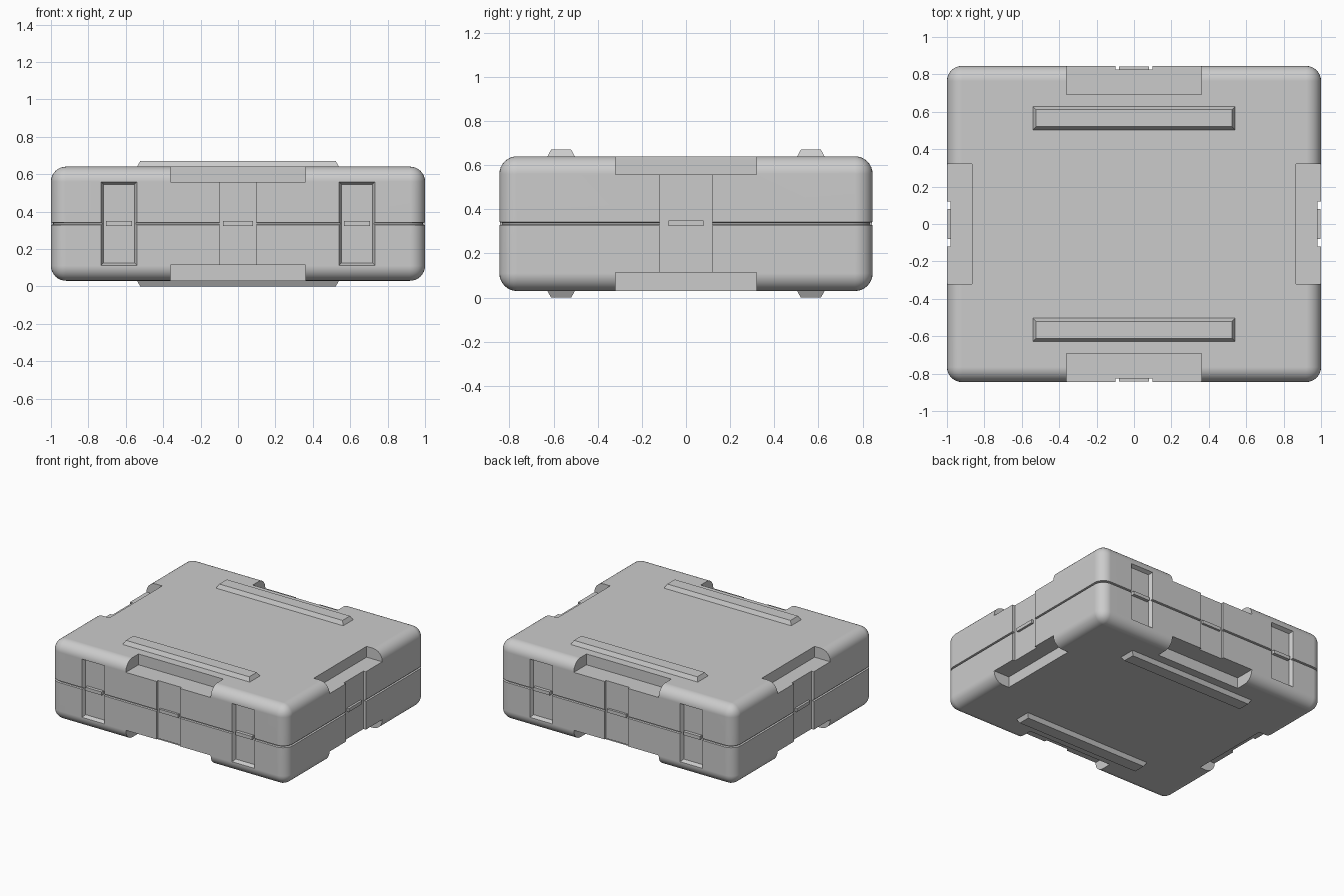
import bpy, bmesh
from math import radians
from mathutils import Vector

if "Cube" in bpy.data.objects:
    bpy.data.objects.remove(bpy.data.objects["Cube"])

X, Y, Z0, Z1 = 1.0, 0.845, 0.03, 0.64   # case half sizes, bottom and top
SEAM = (Z0 + Z1) / 2


def block(bm, lo, hi, axis=None, side=1, inset=0.0):
    """Box between two corners; the end on the given side of axis can be inset."""
    lo, hi = Vector(lo), Vector(hi)
    mid, half = (lo + hi) / 2, (hi - lo) / 2
    for v in bmesh.ops.create_cube(bm, size=2)["verts"]:
        s = v.co.copy()
        for i in range(3):
            v.co[i] = mid[i] + s[i] * half[i]
            if axis is not None and i != axis and s[axis] * side > 0:
                v.co[i] -= s[i] * inset


def side_block(bm, side, along, depth, z, inset=0.0):
    """Box on a case wall. side: (axis, sign); depth: distances in from the wall."""
    ax, sg = side
    wall = (X, Y)[ax]
    a, b = sorted((sg * (wall - depth[0]), sg * (wall - depth[1])))
    lo, hi = [0, 0, z[0]], [0, 0, z[1]]
    lo[ax], hi[ax] = a, b
    lo[1 - ax], hi[1 - ax] = along
    block(bm, lo, hi, ax, -sg, inset)


def make(name, bm):
    bmesh.ops.recalc_face_normals(bm, faces=bm.faces)
    me = bpy.data.meshes.new(name)
    bm.to_mesh(me)
    bm.free()
    ob = bpy.data.objects.new(name, me)
    bpy.context.collection.objects.link(ob)
    return ob


def cut(target, cutter):
    bpy.context.view_layer.objects.active = target
    mod = target.modifiers.new("cut", 'BOOLEAN')
    mod.operation, mod.solver, mod.object = 'DIFFERENCE', 'EXACT', cutter
    bpy.ops.object.modifier_apply(modifier=mod.name)
    bpy.data.objects.remove(cutter)


# Rounded case with a thin seam groove around the middle
bm = bmesh.new()
block(bm, (-X, -Y, Z0), (X, Y, Z1))
bmesh.ops.bevel(bm, geom=bm.edges[:], offset=0.08, segments=8, profile=0.5,
                affect='EDGES', clamp_overlap=True)
for dz in (-0.007, -0.004, 0.004, 0.007):
    bmesh.ops.bisect_plane(bm, geom=bm.verts[:] + bm.edges[:] + bm.faces[:],
                           plane_co=(0, 0, SEAM + dz), plane_no=(0, 0, 1))
for v in bm.verts:
    if abs(v.co.z - SEAM) < 0.005:
        v.co.x *= 1 - 0.012 / X
        v.co.y *= 1 - 0.012 / Y
case = make("case", bm)

walls = [(ax, sg) for ax in (0, 1) for sg in (-1, 1)]
CH = {0: 0.12, 1: 0.10}                   # centre channel half widths
notches, recesses, clips = bmesh.new(), bmesh.new(), bmesh.new()
for side in walls:
    ax = side[0]
    # Grip notches on the top and bottom edges
    w, d = ((0.32, 0.133), (0.36, 0.153))[ax]
    for z in ((Z0 - 0.1, 0.113), (0.557, Z1 + 0.1)):
        side_block(notches, side, (-w, w), (-0.1, d), z)
    # Shallow centre channel and its clip
    side_block(recesses, side, (-CH[ax], CH[ax]), (-0.1, 0.02), (0.10, 0.57))
    side_block(clips, side, (-0.08, 0.08), (0.003, 0.04), (0.324, 0.35))
    # Tapered latch recesses with clips on the front and back
    if ax == 1:
        for c in (-0.637, 0.637):
            side_block(recesses, side, (c - 0.097, c + 0.097), (0, 0.028),
                       (0.112, 0.56), 0.014)
            # clearance in front of the latch so the cut opens cleanly
            side_block(clips, side, (c - 0.07, c + 0.07), (0.003, 0.04), (0.324, 0.35))

# Extend the open ends of the latch recesses just past the wall
for v in recesses.verts:
    if abs(abs(v.co.y) - Y) < 1e-5:
        v.co.y *= 1.002

cut(case, make("notch_cutter", notches))
cut(case, make("recess_cutter", recesses))
make("latch_clips", clips)

# Tapered stacking rails above and below
bm = bmesh.new()
for sy in (-1, 1):
    a, b = sorted((sy * 0.503, sy * 0.628))
    block(bm, (-0.54, a, Z1 - 0.001), (0.54, b, 0.67), 2, 1, 0.017)
    block(bm, (-0.54, a, 0.0), (0.54, b, Z0 + 0.001), 2, -1, 0.017)
make("stacking_rails", bm)

# Smooth rounded edges, crisp cuts
bpy.ops.object.select_all(action='DESELECT')
case.select_set(True)
bpy.context.view_layer.objects.active = case
bpy.ops.object.shade_smooth_by_angle(angle=radians(25))
wn = case.modifiers.new("flat_faces", 'WEIGHTED_NORMAL')
wn.keep_sharp = True
